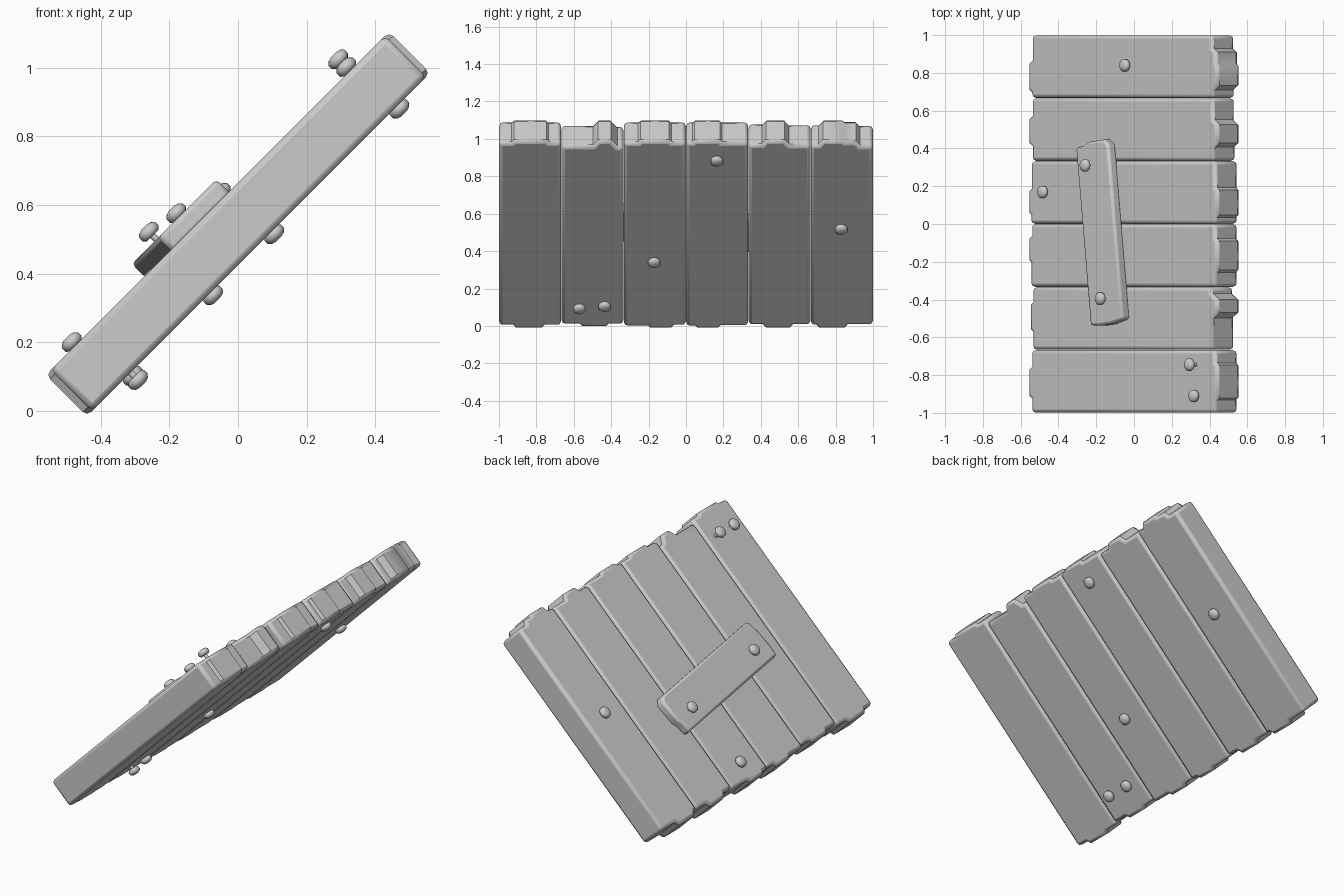
import bpy, bmesh, math
from mathutils import Matrix, Vector

if "Cube" in bpy.data.objects:
    bpy.data.objects.remove(bpy.data.objects["Cube"])

# Panel frame: local x runs up the slope, local z is the panel normal, tilted 45 degrees
TILT = Matrix.Translation((0, 0, 0.545)) @ Matrix.Rotation(math.radians(-45), 4, 'Y')
R2 = math.sqrt(2)
HALF_L, HALF_T, PLANK_W = 0.707, 0.085, 1 / 3


def finish(bm, name, matrix, bevel=0.0):
    bmesh.ops.recalc_face_normals(bm, faces=bm.faces)
    mesh = bpy.data.meshes.new(name)
    bm.to_mesh(mesh)
    bm.free()
    ob = bpy.data.objects.new(name, mesh)
    bpy.context.collection.objects.link(ob)
    ob.matrix_world = matrix
    if bevel:
        mod = ob.modifiers.new("edge_bevel", 'BEVEL')
        mod.width = bevel
        mod.segments = 2
        mod.limit_method = 'ANGLE'
        mod.angle_limit = math.radians(62)
        mod.use_clamp_overlap = False
    bpy.ops.object.select_all(action='DESELECT')
    ob.select_set(True)
    bpy.context.view_layer.objects.active = ob
    bpy.ops.object.shade_smooth_by_angle(angle=math.radians(50))
    return ob


def slab(name, outline, z0, z1, matrix, bevel):
    bm = bmesh.new()
    face = bm.faces.new([bm.verts.new((x, y, z0)) for x, y in outline])
    ext = bmesh.ops.extrude_face_region(bm, geom=[face])
    verts = [v for v in ext["geom"] if isinstance(v, bmesh.types.BMVert)]
    bmesh.ops.translate(bm, verts=verts, vec=(0, 0, z1 - z0))
    return finish(bm, name, matrix, bevel)


def chipped_end(y0, y1, half, steps, sign):
    """End outline from y0 to y1: steps are (end fraction, depth cut back)."""
    pts = [(sign * (half - steps[0][1]), y0)]
    for (f, d), (_, d2) in zip(steps, steps[1:]):
        y = y0 + f * (y1 - y0)
        ramp = max(0.006, abs(d - d2) * 0.35)
        pts += [(sign * (half - d), y - ramp), (sign * (half - d2), y + ramp)]
    pts.append((sign * (half - steps[-1][1]), y1))
    return pts


# Planks: chipped upper and lower ends, from -y to +y
upper = [
    [(.22, .015), (.78, 0), (1, .015)],
    [(.55, .04), (.85, 0), (1, .048)],
    [(.25, .015), (.75, 0), (1, .015)],
    [(.12, .015), (.56, 0), (1, .015)],
    [(.25, .03), (.62, 0), (1, .035)],
    [(.16, .035), (.53, 0), (.76, .012), (1, .04)],
]
lower = [
    [(.24, .02), (.72, 0), (1, .02)],
    [(.3, .03), (.75, .012), (1, .03)],
    [(.4, .015), (.8, 0), (1, .02)],
    [(.15, .015), (.55, 0), (1, .018)],
    [(.25, .025), (.7, 0), (1, .025)],
    [(.1, .022), (.58, 0), (1, .025)],
]
for i in range(6):
    y0 = -1 + i * PLANK_W + 0.001
    y1 = y0 + PLANK_W - 0.002
    outline = chipped_end(y0, y1, HALF_L, upper[i], 1)
    outline += chipped_end(y0, y1, HALF_L, lower[i], -1)[::-1]
    slab(f"plank_{i + 1}", outline, -HALF_T, HALF_T, TILT, 0.018)

# Skewed batten nailed across the upper face
BATTEN_TOP = 0.137
batten_m = TILT @ Matrix.Translation((-0.127, -0.047, 0)) @ Matrix.Rotation(math.radians(6.7), 4, 'Z')
w, h = 0.122, 0.488
batten = [(-w, -h + .008), (-.06, -h), (.03, -h), (w, -h + .015), (w, h - .03),
          (.09, h), (-.03, h), (-.06, h - .015), (-w, h - .02)]
slab("batten", batten, 0.075, BATTEN_TOP, batten_m, 0.014)


def nail(name, u, y, n, side):
    """Rounded nail head centred at height n, with a shank into the wood."""
    bm = bmesh.new()
    rings = [(.010, -.075), (.010, -.016), (.024, -.016), (.033, -.008),
             (.033, .006), (.025, .015), (.012, .019)]
    seg = 14
    loops = []
    for r, z in rings:
        loops.append([bm.verts.new((r * math.cos(math.tau * k / seg),
                                    r * math.sin(math.tau * k / seg), z)) for k in range(seg)])
    for a, b in zip(loops, loops[1:]):
        for k in range(seg):
            bm.faces.new((a[k], a[(k + 1) % seg], b[(k + 1) % seg], b[k]))
    bm.faces.new(loops[0][::-1])
    bm.faces.new(loops[-1])
    flip = Matrix.Rotation(0 if side > 0 else math.pi, 4, 'X')
    finish(bm, name, TILT @ Matrix.Translation((u, y, n * side)) @ flip)


# Upper nails (x, y, height along the normal)
for i, (x, y, n) in enumerate([(-.05, .84, .100), (-.485, .17, .100), (.292, -.745, .133),
                               (.315, -.91, .101), (-.26, .31, .168), (-.18, -.395, .150)]):
    nail(f"upper_nail_{i + 1}", R2 * x + n, y, n, 1)

# Lower nails (y, z, height along the normal)
for i, (y, z, n) in enumerate([(.165, .88, .096), (.83, .515, .096), (-.17, .337, .096),
                               (-.57, .09, .116), (-.435, .102, .097)]):
    nail(f"lower_nail_{i + 1}", R2 * (z - .545) + n, y, n, -1)
